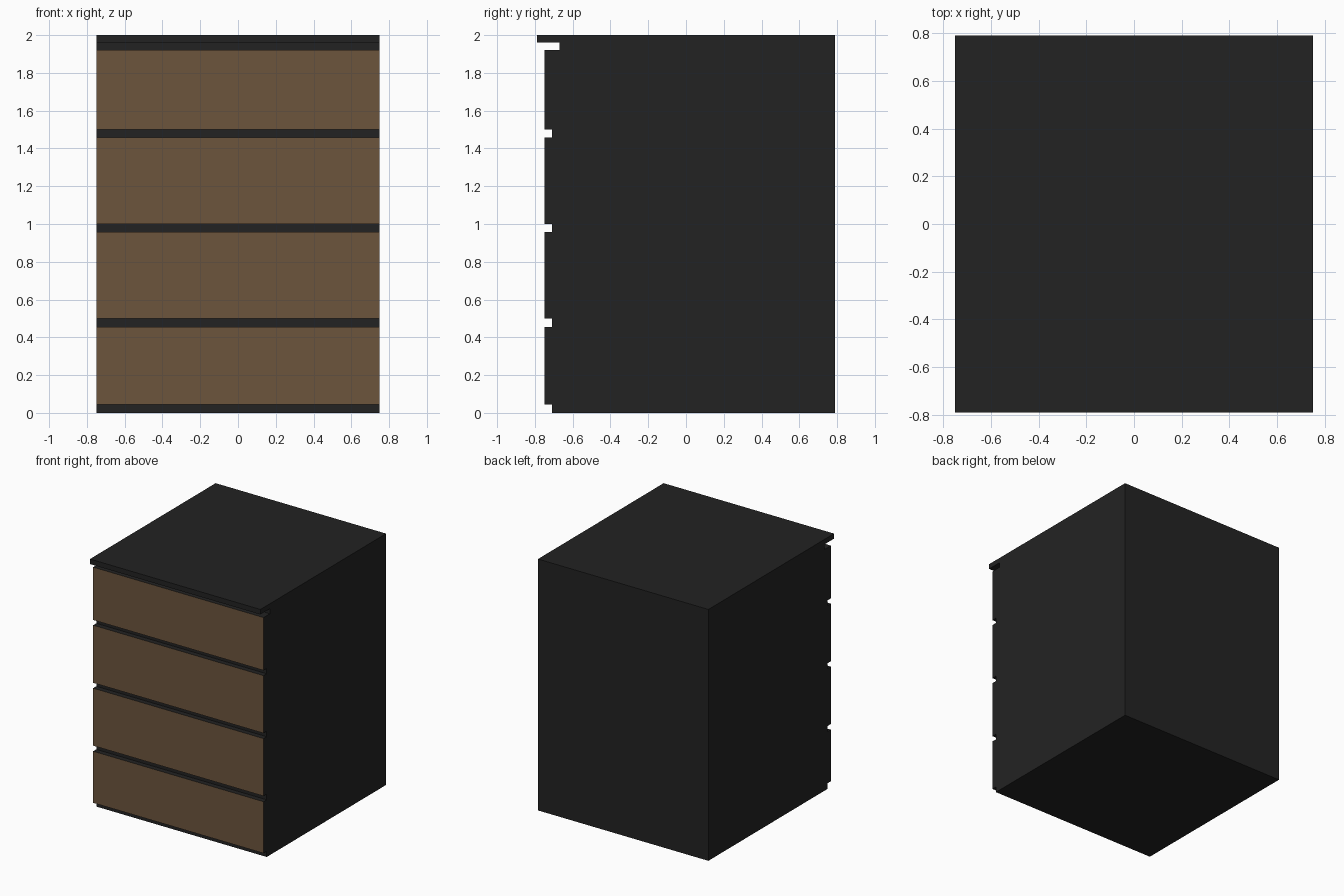
import bpy
import bmesh

if "Cube" in bpy.data.objects:
    bpy.data.objects.remove(bpy.data.objects["Cube"])

HALF_W = 0.75


def material(name, rgb):
    m = bpy.data.materials.new(name)
    m.diffuse_color = (*rgb, 1)
    m.use_nodes = True
    m.node_tree.nodes["Principled BSDF"].inputs["Base Color"].default_value = m.diffuse_color
    return m


black = material("matte black", (0.0165, 0.0165, 0.0165))
brown = material("brown wood", (0.15, 0.089, 0.046))


def extrude_profile(name, profile, brown_front=False):
    """Extrude a (y, z) side profile across the full width."""
    bm = bmesh.new()
    face = bm.faces.new([bm.verts.new((-HALF_W, y, z)) for y, z in profile])
    ext = bmesh.ops.extrude_face_region(bm, geom=[face])
    verts = [g for g in ext["geom"] if isinstance(g, bmesh.types.BMVert)]
    bmesh.ops.translate(bm, verts=verts, vec=(2 * HALF_W, 0, 0))
    bmesh.ops.recalc_face_normals(bm, faces=bm.faces)
    for f in bm.faces:
        f.material_index = int(brown_front and f.normal.y < -0.9)
    mesh = bpy.data.meshes.new(name)
    bm.to_mesh(mesh)
    bm.free()
    mesh.materials.append(black)
    mesh.materials.append(brown)
    obj = bpy.data.objects.new(name, mesh)
    bpy.context.collection.objects.link(obj)
    return obj


# Cabinet body: recessed front, deeper groove under the overhanging top
extrude_profile("cabinet_body", [
    (0.79, 0), (0.79, 2), (-0.79, 2), (-0.79, 1.96), (-0.67, 1.96),
    (-0.67, 1.92), (-0.71, 1.92), (-0.71, 0)])

# Four drawer fronts: black edges, brown front face
for i, (z0, z1) in enumerate([(0.045, 0.455), (0.5, 0.957), (1.0, 1.458), (1.5, 1.92)]):
    extrude_profile(f"drawer_front_{i + 1}", [
        (-0.71, z0), (-0.71, z1), (-0.75, z1), (-0.75, z0)], brown_front=True)
